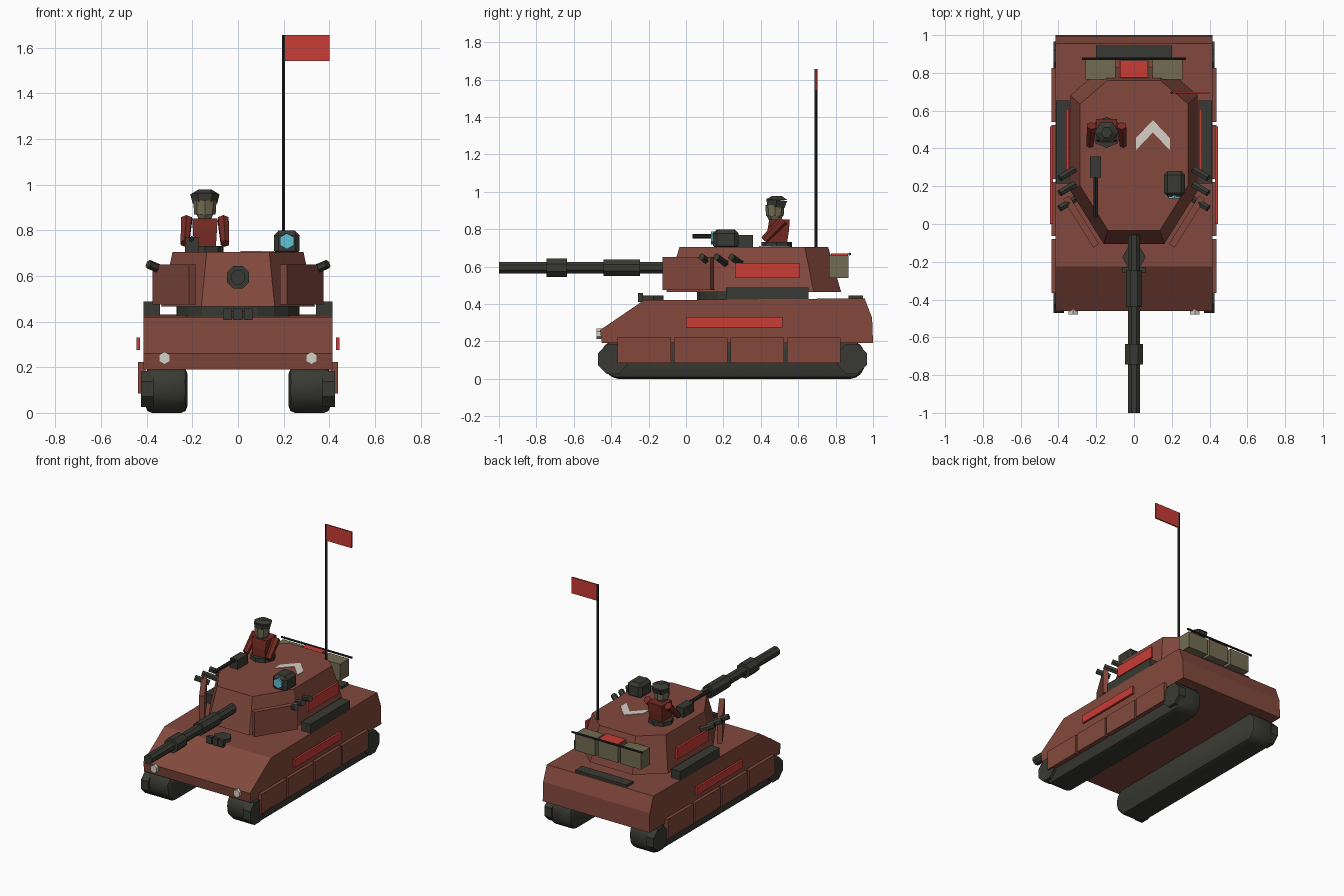
import bpy, bmesh, math
from mathutils import Vector, Matrix

if "Cube" in bpy.data.objects:
    bpy.data.objects.remove(bpy.data.objects["Cube"])


def material(name, r, g, b):
    m = bpy.data.materials.new(name)
    lin = [((c / 255 + 0.055) / 1.055) ** 2.4 for c in (r, g, b)]
    m.diffuse_color = (*lin, 1)
    m.use_nodes = True
    m.node_tree.nodes["Principled BSDF"].inputs["Base Color"].default_value = m.diffuse_color
    return m


BRICK = material("brick_armour", 131, 73, 61)
RED = material("bright_red", 200, 60, 54)
DARK = material("dark_metal", 57, 58, 51)
BLACK = material("black_metal", 33, 35, 33)
OLIVE = material("olive_canvas", 114, 108, 82)
CLOTH = material("dark_red_cloth", 118, 42, 35)
WHITE = material("off_white", 214, 208, 198)
CYAN = material("cyan_glass", 96, 196, 212)


def finish(name, bm, mat, bevel=0.0, segs=1):
    if bevel:
        bmesh.ops.bevel(bm, geom=bm.edges[:], offset=bevel, segments=segs,
                        profile=0.5, affect='EDGES')
    bmesh.ops.recalc_face_normals(bm, faces=bm.faces[:])
    me = bpy.data.meshes.new(name)
    bm.to_mesh(me)
    bm.free()
    me.materials.append(mat)
    ob = bpy.data.objects.new(name, me)
    bpy.context.collection.objects.link(ob)
    return ob


def loft(name, loops, mat, bevel=0.0, segs=1):
    """Closed solid through equal-sized loops of 3D points."""
    bm = bmesh.new()
    rings = [[bm.verts.new(p) for p in loop] for loop in loops]
    n = len(rings[0])
    for a, b in zip(rings, rings[1:]):
        for i in range(n):
            bm.faces.new((a[i], a[(i + 1) % n], b[(i + 1) % n], b[i]))
    bm.faces.new(rings[0])
    bm.faces.new(rings[-1])
    return finish(name, bm, mat, bevel, segs)


def side_prism(name, yz, x0, x1, mat, **kw):
    return loft(name, [[(x, y, z) for y, z in yz] for x in (x0, x1)], mat, **kw)


def box(name, x, y, z, mat, rot=0.0, bevel=0.0):
    """Box from (min, max) ranges, optionally turned about its own z axis."""
    bm = bmesh.new()
    size = [b - a for a, b in (x, y, z)]
    mid = [(a + b) / 2 for a, b in (x, y, z)]
    mat4 = Matrix.Translation(mid) @ Matrix.Rotation(rot, 4, 'Z') @ Matrix.Diagonal((*size, 1))
    bmesh.ops.create_cube(bm, size=1, matrix=mat4)
    return finish(name, bm, mat, bevel)


def rod(name, p, q, r, mat, sides=8, r2=None, spin=0.0):
    """Cylinder or cone from point p to point q."""
    p, q = Vector(p), Vector(q)
    d = q - p
    m = (Matrix.Translation((p + q) / 2) @ d.to_track_quat('Z', 'Y').to_matrix().to_4x4()
         @ Matrix.Rotation(spin, 4, 'Z'))
    bm = bmesh.new()
    bmesh.ops.create_cone(bm, cap_ends=True, segments=sides, radius1=r,
                          radius2=r if r2 is None else r2, depth=d.length, matrix=m)
    return finish(name, bm, mat)


def smooth(ob, angle=40):
    bpy.ops.object.select_all(action='DESELECT')
    ob.select_set(True)
    bpy.context.view_layer.objects.active = ob
    bpy.ops.object.shade_smooth_by_angle(angle=math.radians(angle))


# Hull, rear grille and driver's hatch
side_prism("hull", [(-0.45, 0.19), (-0.46, 0.26), (-0.225, 0.42), (0.955, 0.43),
                    (0.995, 0.325), (1.0, 0.19)], -0.415, 0.415, BRICK)
box("rear_grille", (-0.2, 0.2), (0.87, 0.945), (0.42, 0.446), DARK)
rod("driver_hatch", (0, -0.175, 0.41), (0, -0.175, 0.444), 0.062, DARK, 6, spin=math.pi / 6)
for x in (-0.045, 0, 0.045):
    box("driver_periscope", (x - 0.019, x + 0.019), (-0.257, -0.23), (0.41, 0.458), DARK)

# Running gear, skirts and mirrored fittings on both sides
TRACK = [(-0.46, 0.14), (-0.45, 0.06), (-0.39, 0), (0.91, 0), (0.955, 0.05),
         (0.96, 0.14), (0.92, 0.2), (-0.42, 0.2)]
for s, side in ((-1, "left"), (1, "right")):
    def span(a, b):
        return tuple(sorted((s * a, s * b)))

    smooth(side_prism(side + "_track", TRACK, s * 0.222, s * 0.405, DARK, bevel=0.028, segs=2))
    for y in (-0.392, 0.888):
        rod(side + "_end_wheel", (s * 0.37, y, 0.105), (s * 0.425, y, 0.105), 0.085, DARK, 8,
            spin=math.pi / 8)
    for i in range(4):
        y = -0.365 + i * 0.3015
        box(side + "_skirt", span(0.405, 0.437), (y, y + 0.286), (0.085, 0.222), BRICK)
    box(side + "_hull_stripe", span(0.43, 0.445), (0, 0.515), (0.275, 0.33), RED)
    box(side + "_stowage_bin", span(0.342, 0.413), (0.215, 0.655), (0.425, 0.487), DARK)
    rod(side + "_headlight", (s * 0.322, -0.44, 0.24), (s * 0.322, -0.478, 0.24), 0.028, WHITE, 6)
    # Turret cheek armour, red side plate and smoke launchers
    box(side + "_cheek_plate", (s * 0.28 - 0.018, s * 0.28 + 0.018), (-0.138, 0.163),
        (0.475, 0.65), BRICK, rot=-s * math.radians(32))
    box(side + "_turret_stripe", span(0.345, 0.36), (0.262, 0.608), (0.54, 0.62), RED)
    for y in (0.105, 0.185, 0.265):
        rod(side + "_smoke_launcher", (s * 0.315, y + 0.025, 0.618),
            (s * 0.393, y - 0.022, 0.652), 0.02, DARK, 6)

# Turret: elongated octagon, wider at the base
rod("turret_ring", (0, 0.33, 0.41), (0, 0.33, 0.475), 0.27, DARK, 20)


def octagon(z, k):
    half = [(0.137, -0.035), (0.287, 0.205), (0.287, 0.635), (0.14, 0.76)]
    pts = half + [(-x, y) for x, y in reversed(half)]
    return [(x * k, 0.365 + (y - 0.365) * k, z) for x, y in pts]


loft("turret", [octagon(0.465, 1.175), octagon(0.705, 1)], BRICK)
chevron = [(0.01, 0.455), (0.1, 0.55), (0.19, 0.455), (0.19, 0.39), (0.1, 0.485), (0.01, 0.39)]
loft("roof_chevron", [[(x, y, z) for x, y in chevron] for z in (0.703, 0.709)], WHITE)

# Main gun
for name, y0, y1, r in (("gun_barrel", -1.0, 0.0, 0.034), ("gun_muzzle_sleeve", -0.745, -0.635, 0.053),
                        ("gun_sleeve", -0.44, -0.245, 0.047)):
    rod(name, (0, y0, 0.594), (0, y1, 0.594), r, DARK, 8, spin=math.pi / 8)

# Rear stowage and rail
for x in (-0.178, 0, 0.178):
    box("rear_pack", (x - 0.079, x + 0.079), (0.765, 0.868), (0.54, 0.658), OLIVE)
box("red_roll", (-0.075, 0.075), (0.775, 0.865), (0.65, 0.67), RED)
rod("rear_rail", (-0.275, 0.875, 0.667), (0.275, 0.875, 0.667), 0.008, BLACK, 6)

# Flag
rod("flag_pole", (0.2, 0.695, 0.69), (0.2, 0.695, 1.655), 0.008, BLACK, 6)
box("flag", (0.203, 0.4), (0.69, 0.7), (1.542, 1.655), RED)

# Sight and machine gun on the roof
box("sight_housing", (0.158, 0.27), (0.145, 0.28), (0.69, 0.798), DARK, bevel=0.02)
rod("sight_lens", (0.214, 0.16, 0.752), (0.214, 0.135, 0.752), 0.035, CYAN, 6)
box("machine_gun_body", (-0.232, -0.174), (0.245, 0.358), (0.7, 0.77), DARK)
rod("machine_gun_barrel", (-0.203, 0.25, 0.762), (-0.203, 0.035, 0.762), 0.013, BLACK, 6)

# Crew member in the hatch
X = -0.145
rod("crew_hatch", (X, 0.485, 0.69), (X, 0.485, 0.732), 0.082, DARK, 8)


def slab(z, hw, y0, y1):
    return [(X - hw, y0, z), (X + hw, y0, z), (X + hw, y1, z), (X - hw, y1, z)]


loft("crew_torso", [slab(0.725, 0.048, 0.435, 0.54), slab(0.79, 0.052, 0.435, 0.55),
                    slab(0.852, 0.056, 0.445, 0.555)], CLOTH)
for s in (-1, 1):
    rod("crew_arm", (X + s * 0.08, 0.52, 0.848), (X + s * 0.088, 0.418, 0.742), 0.027, CLOTH, 6,
        r2=0.021)
rod("crew_neck", (X, 0.475, 0.845), (X, 0.475, 0.875), 0.03, OLIVE, 6, r2=0.045)
rod("crew_head", (X, 0.475, 0.87), (X, 0.475, 0.93), 0.047, OLIVE, 8, r2=0.051)
rod("crew_cap", (X, 0.48, 0.918), (X, 0.485, 0.957), 0.054, DARK, 6, r2=0.064, spin=math.pi / 6)
rod("crew_cap_crown", (X, 0.485, 0.957), (X, 0.485, 0.978), 0.064, DARK, 6, r2=0.03,
    spin=math.pi / 6)
